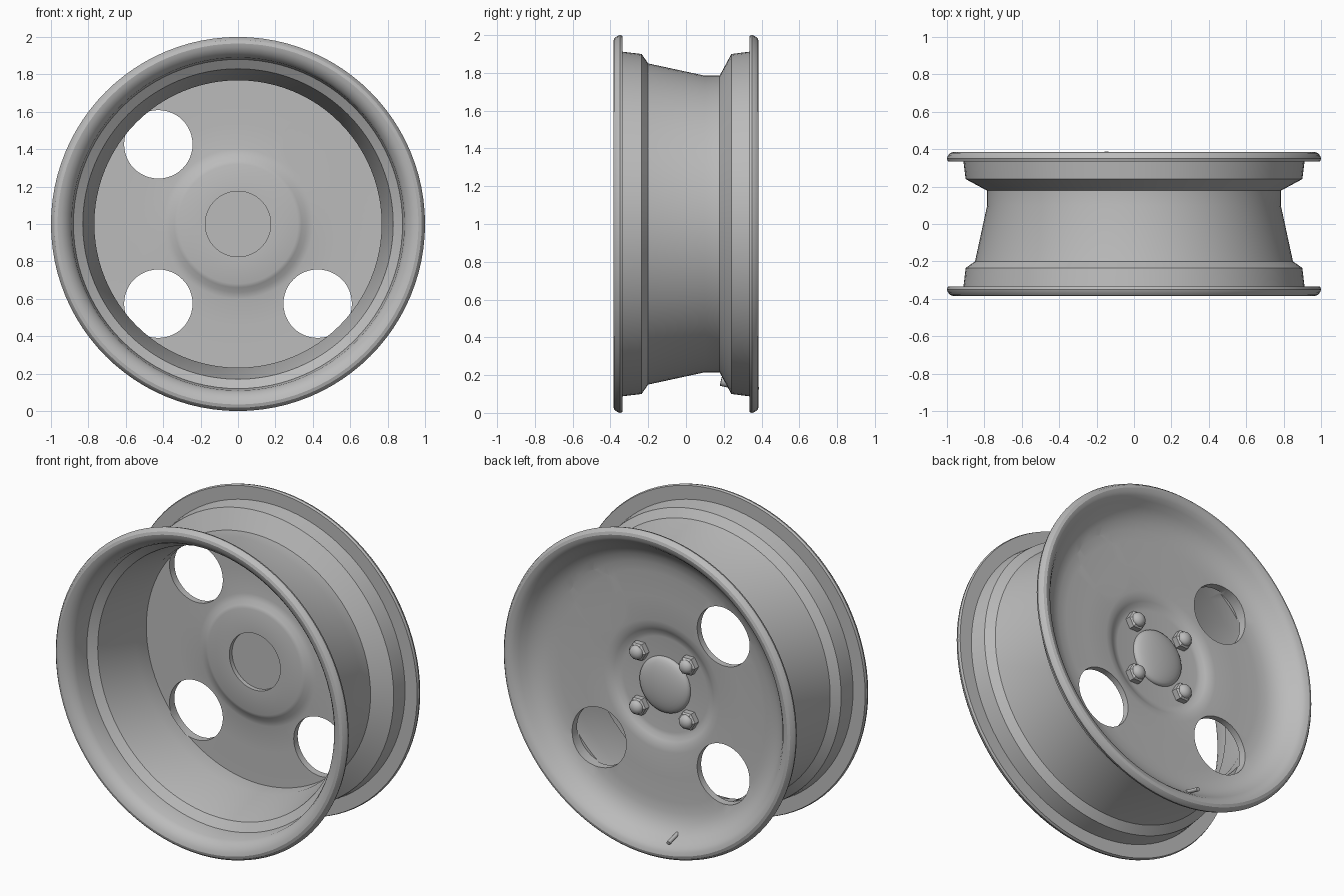
import bpy, bmesh, math
from mathutils import Vector

if "Cube" in bpy.data.objects:
    bpy.data.objects.remove(bpy.data.objects["Cube"])

grey = bpy.data.materials.new("wheel grey")
grey.diffuse_color = (0.5, 0.5, 0.5, 1)
grey.use_nodes = True
grey.node_tree.nodes["Principled BSDF"].inputs["Base Color"].default_value = grey.diffuse_color
CENTRE = Vector((0, 0, 1))


def finish(name, bm, angle=30):
    """Turn a bmesh into a named, smoothed object."""
    bmesh.ops.recalc_face_normals(bm, faces=bm.faces)
    mesh = bpy.data.meshes.new(name)
    bm.to_mesh(mesh)
    bm.free()
    mesh.materials.append(grey)
    ob = bpy.data.objects.new(name, mesh)
    bpy.context.collection.objects.link(ob)
    bpy.ops.object.select_all(action='DESELECT')
    ob.select_set(True)
    bpy.context.view_layer.objects.active = ob
    bpy.ops.object.shade_smooth_by_angle(angle=math.radians(angle))
    return ob


def lathe(name, profile, origin=CENTRE, axis=Vector((0, 1, 0)), steps=96, angle=30):
    """Revolve (radius, distance along axis) points; radius 0 ends close on the axis."""
    rot = Vector((0, 1, 0)).rotation_difference(axis)
    bm = bmesh.new()
    vs = [bm.verts.new(origin + rot @ Vector((r, y, 0))) for r, y in profile]
    es = [bm.edges.new(p) for p in zip(vs, vs[1:])]
    bmesh.ops.spin(bm, geom=vs + es, cent=origin, axis=axis,
                   angle=2 * math.pi, steps=steps)
    bmesh.ops.remove_doubles(bm, verts=bm.verts, dist=1e-4)
    return finish(name, bm, angle)


# Rim and disc: one closed section from the outer hub face round to the inner one
outer_face = [(0, .20), (.29, .20), (.315, .204), (.34, .218), (.365, .23), (.40, .235),
              (.55, .24), (.70, .242), (.76, .248), (.81, .262), (.85, .285),
              (.88, .312), (.905, .345), (.925, .368), (.945, .38)]
flange_edge = [(.965, .385), (.982, .38), (.995, .365), (1, .35), (.995, .335)]
barrel = [(.912, .335), (.90, .24), (.785, .178), (.785, .10), (.85, -.20),
          (.90, -.235), (.912, -.335)]
front_flange = [(r, -y) for r, y in reversed(flange_edge)]
inside = [(.945, -.38), (.922, -.366), (.902, -.345), (.89, -.32), (.88, -.225),
          (.83, -.19), (.768, .09), (.768, .198)]
inner_face = [(.55, .20), (.40, .197), (.365, .19), (.34, .172), (.32, .165),
              (.175, .165), (.175, .192), (0, .192)]
wheel = lathe("wheel_rim", outer_face + flange_edge + barrel + front_flange
              + inside + inner_face)

# Four round vent holes through the disc
bm = bmesh.new()
for sx in (-1, 1):
    for sz in (-1, 1):
        lathe_axis = Vector((sx * .426, .338, 1 + sz * .426))
        made = bmesh.ops.create_cone(bm, cap_ends=True, segments=48, radius1=.183,
                                     radius2=.183, depth=.30)
        for v in made["verts"]:
            v.co = Vector((v.co.x, v.co.z, v.co.y)) + lathe_axis
cutter = finish("vent_cutter", bm)
cutter.hide_render = True
cutter.hide_viewport = True
cut = wheel.modifiers.new("vents", 'BOOLEAN')
cut.operation = 'DIFFERENCE'
cut.object = cutter
cut.solver = 'EXACT'
bpy.ops.object.select_all(action='DESELECT')
wheel.select_set(True)
bpy.context.view_layer.objects.active = wheel
bpy.ops.object.modifier_apply(modifier=cut.name)
bpy.data.objects.remove(cutter)
bpy.ops.object.shade_smooth_by_angle(angle=math.radians(30))

# Domed hub cap
dome = [(.172 * math.cos(t), .205 + .045 * math.sin(t))
        for t in (i * math.pi / 16 for i in range(8))]
lathe("hub_cap", [(.172, .195)] + dome + [(0, .25)], steps=64)

# Hexagonal wheel nuts with rounded caps
cap = [(.043 * math.cos(t), .243 + .032 * math.sin(t))
       for t in (i * math.pi / 10 for i in range(5))]
for sx in (-1, 1):
    for sz in (-1, 1):
        at = CENTRE + Vector((sx * .17, 0, sz * .17))
        lathe("wheel_nut", [(0, .195), (.058, .195), (.058, .235), (.046, .245), (0, .245)],
              at, steps=6)
        lathe("nut_cap", [(.043, .23)] + cap + [(0, .275)], at, steps=20)

# Tyre valve passing through the rim near the bottom
a = math.radians(9.6)
out = Vector((-math.sin(a), 0, -math.cos(a)))
base = CENTRE + out * .843 + Vector((0, .185, 0))
tip = CENTRE + out * .888 + Vector((0, .385, 0))
length = (tip - base).length
lathe("valve_stem", [(0, 0), (.026, 0), (.026, .05), (.012, .06), (.012, length), (0, length)],
      base, (tip - base).normalized(), 16)
